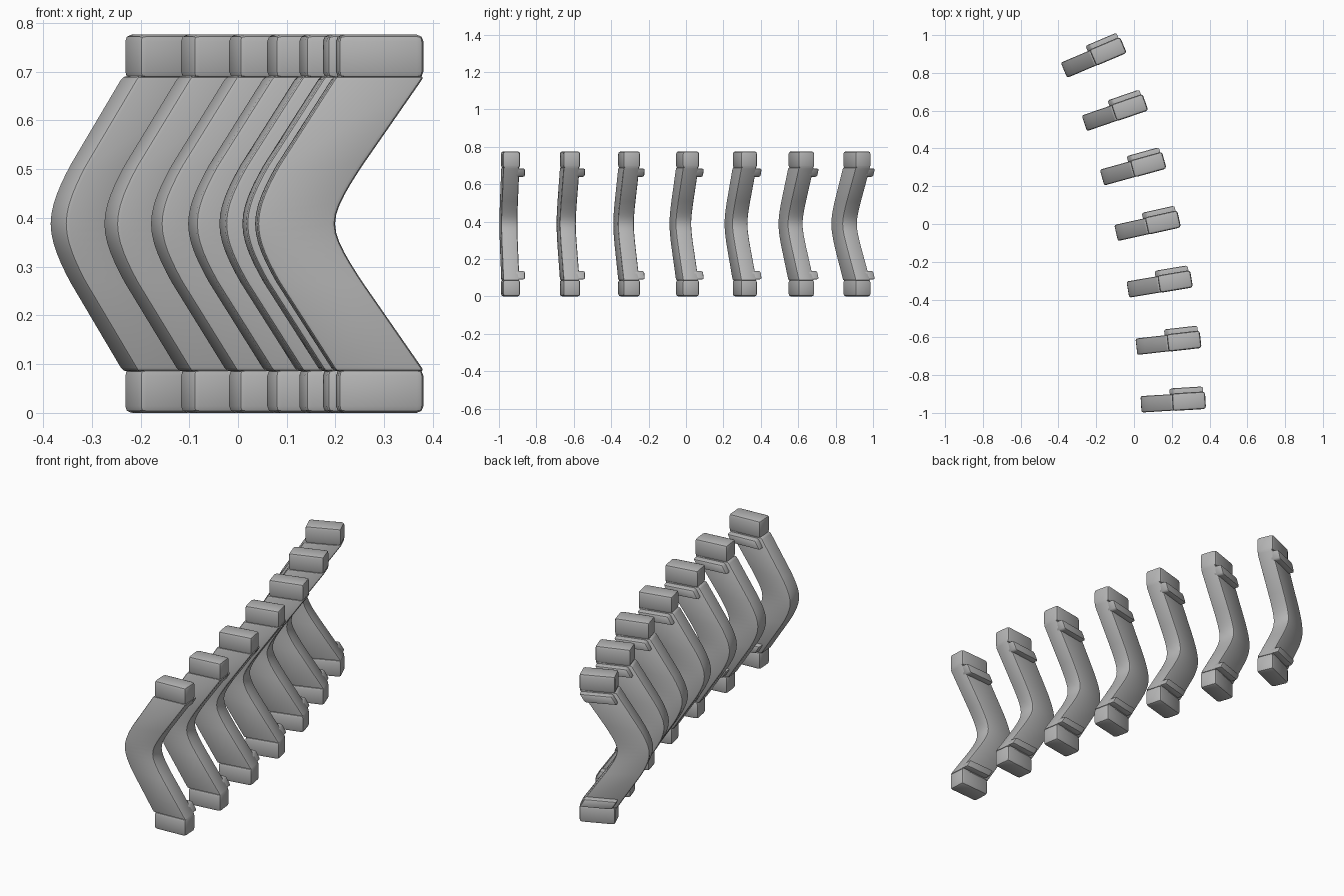
import bpy, bmesh, math
from mathutils import Matrix, Vector

cube = bpy.data.objects.get("Cube")
if cube:
    bpy.data.objects.remove(cube, do_unlink=True)

grey = bpy.data.materials.new("light_grey")
grey.use_nodes = True
colour = (0.46, 0.46, 0.46, 1)
grey.diffuse_color = colour
grey.node_tree.nodes["Principled BSDF"].inputs["Base Color"].default_value = colour

HALF = 0.388      # half height of a vane
THICK = 0.093     # thickness of a vane


def finish(name, bm, place, bevel):
    """Bevel sharp edges, shade smooth and put the part in place."""
    bmesh.ops.recalc_face_normals(bm, faces=bm.faces)
    sharp = [e for e in bm.edges if e.calc_face_angle(0) > math.radians(40)]
    bmesh.ops.bevel(bm, geom=sharp, offset=bevel, segments=2,
                    profile=0.5, affect='EDGES')
    mesh = bpy.data.meshes.new(name)
    bm.to_mesh(mesh)
    bm.free()
    mesh.materials.append(grey)
    obj = bpy.data.objects.new(name, mesh)
    bpy.context.collection.objects.link(obj)
    obj.matrix_world = place
    bpy.ops.object.select_all(action='DESELECT')
    obj.select_set(True)
    bpy.context.view_layer.objects.active = obj
    bpy.ops.object.shade_smooth_by_angle(angle=math.radians(35))


def box(name, low, high, place, bevel, lean=0):
    """Box between two corners; lean slants its ends along the blade."""
    bm = bmesh.new()
    low, high = Vector(low), Vector(high)
    bmesh.ops.create_cube(bm, size=1)
    for v in bm.verts:
        slant = lean * v.co.z * (high.z - low.z)
        v.co = (low + high) / 2 + v.co * (high - low)
        v.co.x += slant
    finish(name, bm, place, bevel)


def bend(z, slope, radius):
    """Rounded V: straight legs with a soft bend at z = 0."""
    return slope * (math.hypot(z, radius) - radius)


def arm(name, place):
    """V-shaped blade, built as a stack of four-sided sections."""
    bm = bmesh.new()
    half = [0.303, 0.12, 0.1, 0.08, 0.06, 0.04, 0.02]
    levels = [-z for z in half] + [0] + half[::-1]
    rings = []
    for z in levels:
        left = bend(z, 0.7, 0.084)
        right = 0.16 + bend(z, 0.72, 0.052)
        rings.append([bm.verts.new((x, y, z + HALF)) for x, y in
                      ((left, 0.002), (right, 0.002),
                       (right, THICK - 0.004), (left, THICK - 0.004))])
    for a, b in zip(rings, rings[1:]):
        for i in range(4):
            j = (i + 1) % 4
            bm.faces.new((a[i], a[j], b[j], b[i]))
    bm.faces.new(rings[0])
    bm.faces.new(rings[-1])
    finish(name, bm, place, 0.009)


# Front left corner and turn of each vane along the curved row
vanes = [(0.04, -1.0, 3.5), (0.018, -0.695, 6.5), (-0.025, -0.392, 9.5),
         (-0.085, -0.092, 12.5), (-0.157, 0.202, 15.5),
         (-0.248, 0.49, 19), (-0.353, 0.772, 23)]

for n, (x, y, turn) in enumerate(vanes, 1):
    place = Matrix.Translation((x, y, 0)) @ Matrix.Rotation(math.radians(turn), 4, 'Z')
    arm(f"vane_{n}_arm", place)
    for end, base, rail, lean in (("lower", 0, 0.092, -0.6), ("upper", 0.686, 0.64, 0.6)):
        # End block, and the rail across the back just inside it
        box(f"vane_{n}_{end}_block", (0.166, 0, base),
            (0.342, THICK, base + 0.09), place, 0.014)
        box(f"vane_{n}_{end}_rail", (0.165, THICK - 0.03, rail),
            (0.323, THICK + 0.027, rail + 0.044), place, 0.009, lean)
